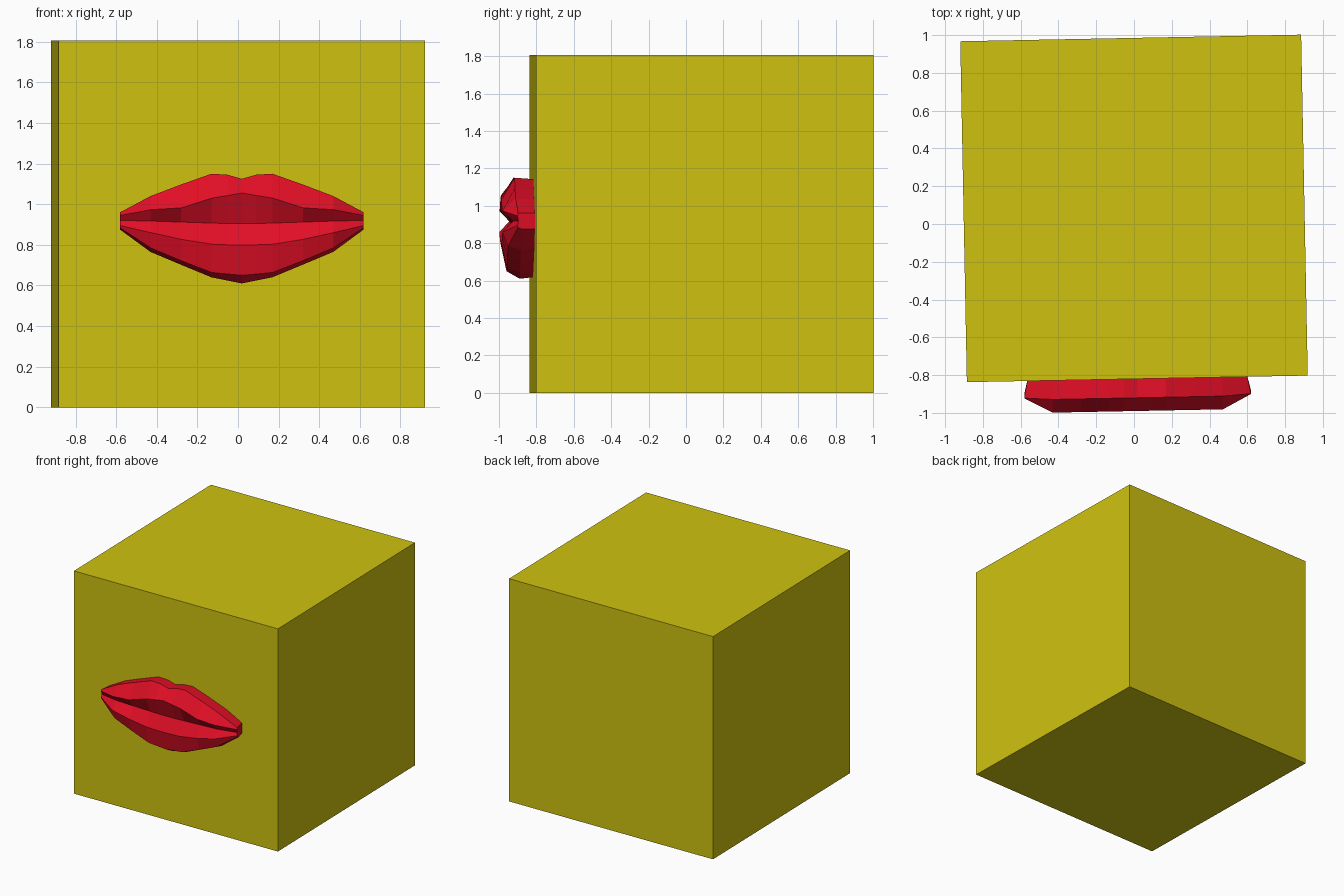
import bpy, bmesh, math

if "Cube" in bpy.data.objects:
    bpy.data.objects.remove(bpy.data.objects["Cube"])

SIDE = 1.805
CY = 0.0825
TURN = math.radians(1.11)


def material(name, rgb):
    m = bpy.data.materials.new(name)
    m.diffuse_color = (*rgb, 1)
    m.use_nodes = True
    m.node_tree.nodes["Principled BSDF"].inputs["Base Color"].default_value = m.diffuse_color
    return m


def finish(name, bm, mat):
    bmesh.ops.recalc_face_normals(bm, faces=bm.faces)
    me = bpy.data.meshes.new(name)
    bm.to_mesh(me)
    bm.free()
    me.materials.append(mat)
    ob = bpy.data.objects.new(name, me)
    ob.location = (0, CY, 0)
    ob.rotation_euler = (0, 0, TURN)
    bpy.context.collection.objects.link(ob)
    return ob


yellow = material("mustard yellow", (0.62, 0.54, 0.005))
red = material("lipstick red", (0.76, 0.0045, 0.019))

# Cube body
bm = bmesh.new()
bmesh.ops.create_cube(bm, size=SIDE)
bmesh.ops.translate(bm, verts=bm.verts, vec=(0, 0, SIDE / 2))
finish("block_body", bm, yellow)

# Lips: half sections from centre to corner, each (x, heights of 6 edges):
# top outline, upper ridge, mouth line, lower ridge, lower front, bottom outline
sections = [
    (0.00, (1.125, 1.055, 0.905, 0.80, 0.650, 0.610)),
    (0.07, (1.145, 1.043, 0.905, 0.80, 0.656, 0.624)),
    (0.15, (1.150, 1.030, 0.907, 0.803, 0.664, 0.640)),
    (0.30, (1.097, 0.982, 0.912, 0.827, 0.722, 0.702)),
    (0.45, (1.040, 0.973, 0.917, 0.860, 0.785, 0.765)),
    (0.60, (0.960, 0.945, 0.920, 0.895, 0.884, 0.875)),
]
depths = (0.10, 0.17, 0.115, 0.17, 0.14, 0.07)
end_depths = (0.09, 0.092, 0.088, 0.092, 0.09, 0.07)

bm = bmesh.new()
rings = []
full = [(-x, z) for x, z in reversed(sections[1:])] + sections
for x, zs in full:
    end = abs(x) > 0.59
    ds = end_depths if end else depths
    pts = [(x, d, z) for d, z in zip(ds, zs)]
    xb = x * 0.97 if end else x
    drop = 0.0 if end else 0.008
    pts = [(xb, -0.005, zs[0] - drop)] + pts + [(xb, -0.005, zs[-1] + drop)]
    rings.append([bm.verts.new((px, -SIDE / 2 - d, z)) for px, d, z in pts])
n = len(rings[0])
for a, b in zip(rings, rings[1:]):
    for i in range(n):
        j = (i + 1) % n
        bm.faces.new((a[i], a[j], b[j], b[i]))
bm.faces.new(rings[0])
bm.faces.new(rings[-1])
finish("lips", bm, red)
